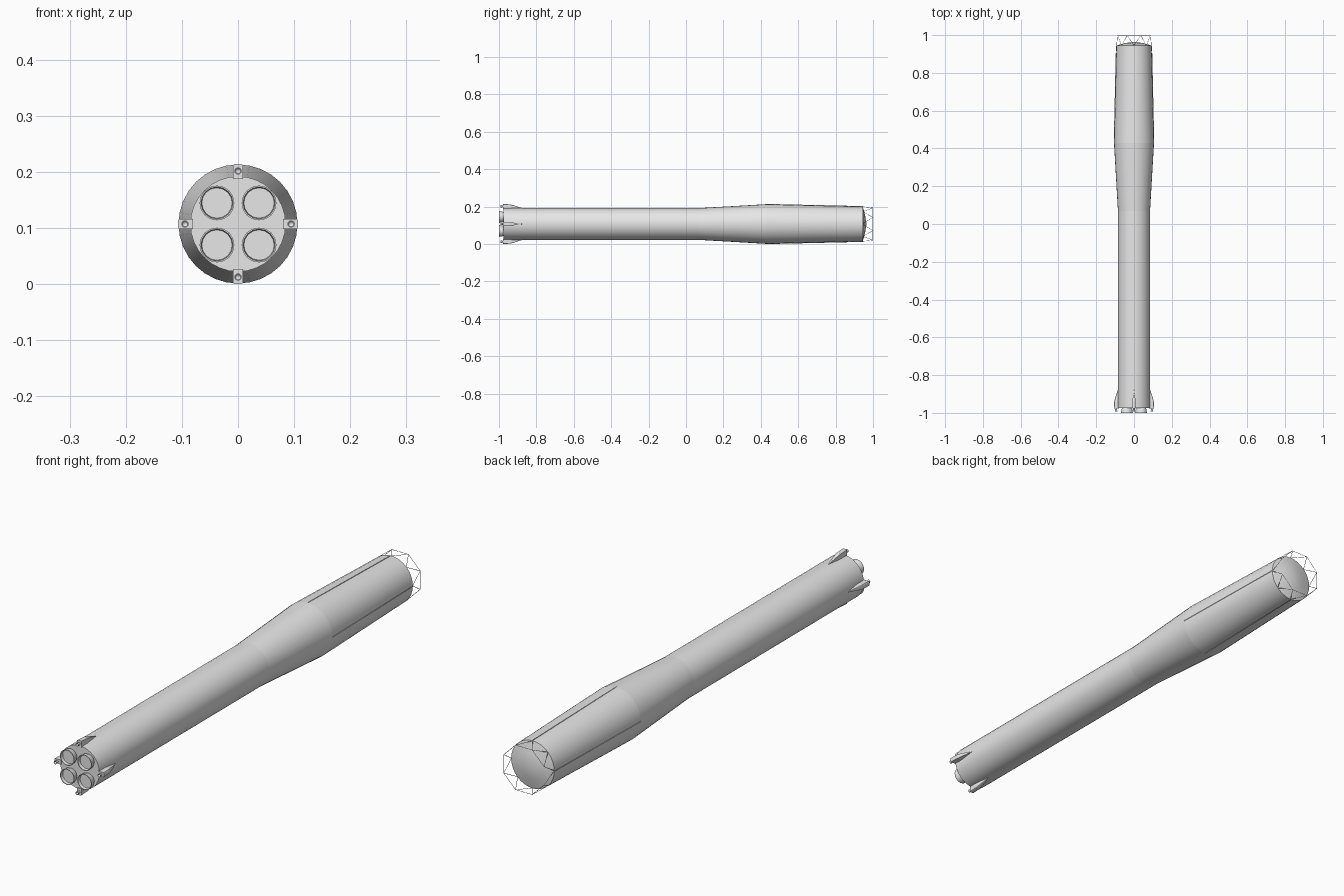
import bpy, bmesh
from math import sin, cos, pi
from mathutils import Vector, Matrix

if "Cube" in bpy.data.objects:
    bpy.data.objects.remove(bpy.data.objects["Cube"])

ZC = 0.107  # height of the long axis
grey = bpy.data.materials.new("light_grey")
grey.diffuse_color = (0.8, 0.8, 0.8, 1)
grey.use_nodes = True
grey.node_tree.nodes["Principled BSDF"].inputs["Base Color"].default_value = grey.diffuse_color


def finish(name, bm, smooth=True):
    bmesh.ops.recalc_face_normals(bm, faces=bm.faces)
    me = bpy.data.meshes.new(name)
    bm.to_mesh(me)
    bm.free()
    me.materials.append(grey)
    ob = bpy.data.objects.new(name, me)
    bpy.context.collection.objects.link(ob)
    if smooth:
        bpy.ops.object.select_all(action='DESELECT')
        ob.select_set(True)
        bpy.context.view_layer.objects.active = ob
        bpy.ops.object.shade_smooth_by_angle(angle=0.6)
    return ob


def polar(r, a, y):
    return Vector((r * cos(a), y, ZC + r * sin(a)))


def lathe(name, profile, n=32, cx=0.0, cz=0.0):
    """Turn (radius, y) points about an axis parallel to y."""
    bm = bmesh.new()
    off = Vector((cx, 0, cz))
    rings = []
    for r, y in profile:
        if r == 0:
            rings.append([bm.verts.new(polar(0, 0, y) + off)])
        else:
            rings.append([bm.verts.new(polar(r, 2 * pi * i / n, y) + off) for i in range(n)])
    for a, b in zip(rings, rings[1:]):
        for i in range(n):
            j = (i + 1) % n
            if len(a) == 1:
                bm.faces.new((a[0], b[i], b[j]))
            elif len(b) == 1:
                bm.faces.new((a[i], a[j], b[0]))
            else:
                bm.faces.new((a[i], a[j], b[j], b[i]))
    return finish(name, bm)


def add_rod(bm, p, q, r=0.0009):
    d = q - p
    m = Matrix.Translation((p + q) / 2) @ d.to_track_quat('Z', 'Y').to_matrix().to_4x4()
    bmesh.ops.create_cone(bm, cap_ends=True, segments=4, radius1=r, radius2=r,
                          depth=d.length, matrix=m)


# Stage body: straight tank, flare, tapering upper tank with shallow dome
lathe("lower_tank", [(0, -0.975), (0.085, -0.975), (0.085, 0.07)])
lathe("flared_section", [(0.085, 0.07), (0.106, 0.43)])
lathe("upper_tank", [(0.106, 0.43), (0.093, 0.945)])
lathe("end_dome", [(0.093, 0.945), (0.05, 0.957), (0, 0.965)])

# Four main engine nozzles, shallow cups
for sx in (-1, 1):
    for sz in (-1, 1):
        lathe("main_nozzle", [(0.024, -0.972), (0.029, -0.983), (0.031, -1.0),
                              (0.0285, -1.0), (0.027, -0.988), (0, -0.988)],
              16, 0.0375 * sx, 0.0375 * sz)

# Four steering pods with small nozzles, and four cable rails
pod_rows = [(-0.978, 0.009, 0.107), (-0.94, 0.009, 0.105),
            (-0.915, 0.006, 0.098), (-0.875, 0.001, 0.085)]
rails = bmesh.new()
for k in range(4):
    a = k * pi / 2
    out, side = Vector((cos(a), 0, sin(a))), Vector((-sin(a), 0, cos(a)))
    bm = bmesh.new()
    rows = []
    for y, w, r in pod_rows:
        c = Vector((0, y, ZC))
        section = [(0.08, -w), (r - w * 0.2, -w), (r, -w * 0.7),
                   (r, w * 0.7), (r - w * 0.2, w), (0.08, w)]
        rows.append([bm.verts.new(c + out * u + side * v) for u, v in section])
    for p, q in zip(rows, rows[1:]):
        for i in range(6):
            j = (i + 1) % 6
            bm.faces.new((p[i], p[j], q[j], q[i]))
    bm.faces.new(rows[0])
    bm.faces.new(rows[-1])
    finish("steering_pod", bm, False)
    lathe("steering_nozzle", [(0.004, -0.976), (0.0065, -0.992), (0.005, -0.992), (0, -0.982)],
          12, 0.0945 * cos(a), 0.0945 * sin(a))
    add_rod(rails, polar(0.106, a, 0.43), polar(0.0945, a, 0.945), 0.0012)
finish("cable_rails", rails, False)

# Open zigzag truss at the upper end
truss = bmesh.new()
N = 8
for i in range(N):
    a = 2 * pi * (i + 0.5) / N
    h = pi / N
    top, nxt = polar(0.094, a, 0.999), polar(0.094, a + 2 * h, 0.999)
    add_rod(truss, top, nxt)
    for s in (-1, 1):
        add_rod(truss, top, polar(0.0925, a + s * h, 0.944))
finish("lattice_truss", truss, False)
